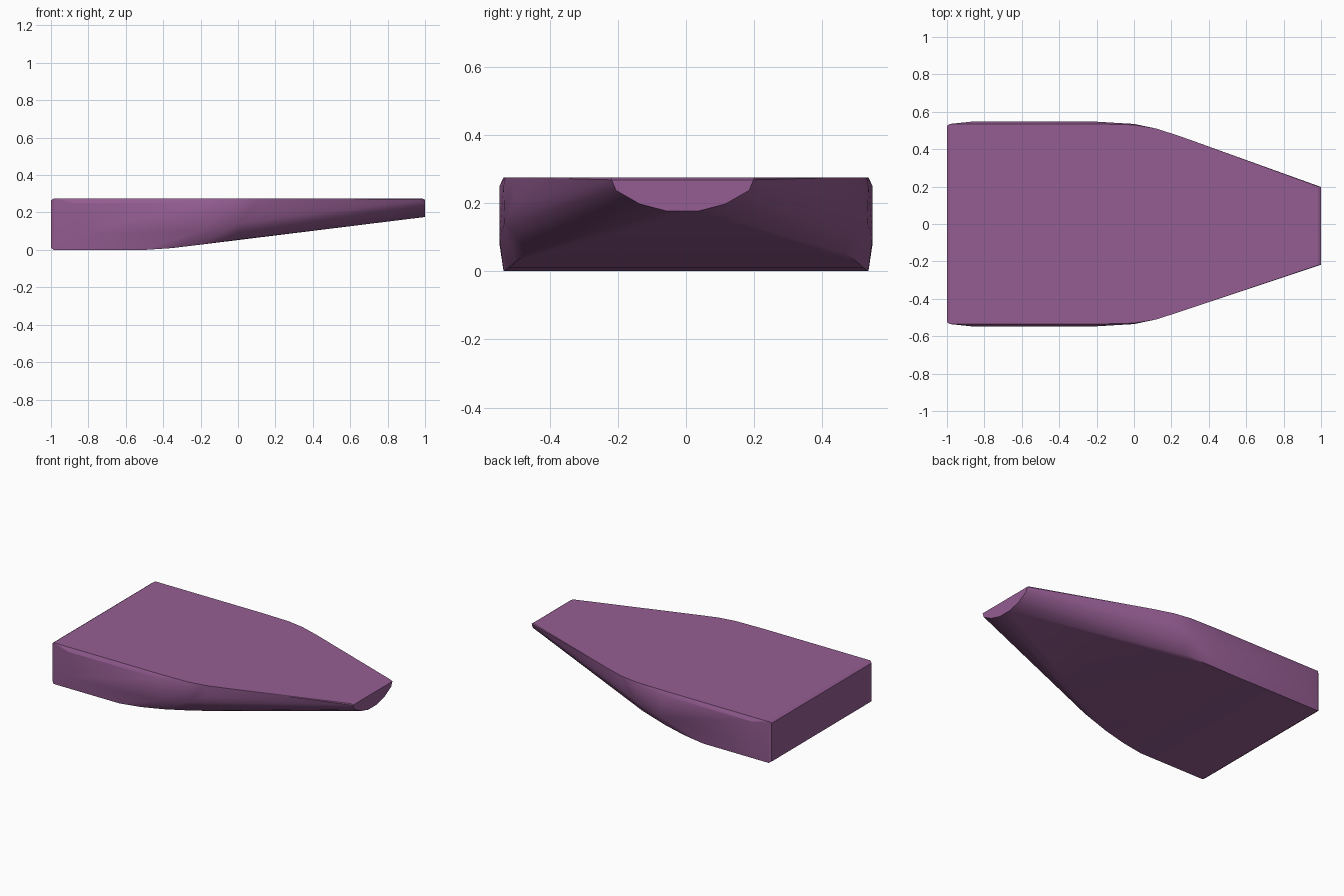
import bpy, bmesh, math

if "Cube" in bpy.data.objects:
    bpy.data.objects.remove(bpy.data.objects["Cube"])

# Half-sections along the length: x, sideways shift, [(half width, z), ...]
TOP = 0.275
SECTIONS = [
    (-1.0, 0, [(0.525, 0.01), (0.525, 0.265)]),
    (-0.985, 0, [(0.535, 0.0), (0.535, TOP)]),
    (-0.87, 0, [(0.547, 0.08), (0.547, 0.25)]),
    (-0.5, 0, [(0.535, 0.0)]),
    (-0.35, 0, [(0.52, 0.01)]),
    (-0.2, 0, [(0.535, TOP), (0.547, 0.25), (0.547, 0.1), (0.5, 0.028)]),
    (0.0, 0, [(0.53, TOP), (0.535, 0.25), (0.532, 0.14), (0.46, 0.056)]),
    (0.12, 0, [(0.51, TOP), (0.505, 0.2)]),
    (0.25, 0, [(0.468, TOP)]),
    (0.985, -0.01, [(0.21, TOP)]),
    (1.0, -0.01, [(0.208, 0.268), (0.195, 0.237), (0.125, 0.197),
                  (0.045, 0.176)]),
]

# Tapered hull body wrapped around the mirrored sections
bm = bmesh.new()
for x, shift, pts in SECTIONS:
    for w, z in pts:
        for side in (-1, 1):
            bm.verts.new((x, shift + side * w, z))
res = bmesh.ops.convex_hull(bm, input=bm.verts[:])
loose = {g for g in res["geom_interior"] + res["geom_unused"]
         if isinstance(g, bmesh.types.BMVert)}
bmesh.ops.delete(bm, geom=list(loose), context='VERTS')
bmesh.ops.dissolve_limit(bm, angle_limit=math.radians(0.5),
                         verts=bm.verts[:], edges=bm.edges[:])
bmesh.ops.recalc_face_normals(bm, faces=bm.faces[:])

mesh = bpy.data.meshes.new("hull_body")
bm.to_mesh(mesh)
bm.free()
hull = bpy.data.objects.new("hull_body", mesh)
bpy.context.collection.objects.link(hull)

# Purple material
mat = bpy.data.materials.new("purple")
mat.diffuse_color = (0.3, 0.11, 0.29, 1)
mat.use_nodes = True
mat.node_tree.nodes["Principled BSDF"].inputs["Base Color"].default_value = mat.diffuse_color
mesh.materials.append(mat)

# Smooth shading with crisp edges
bpy.context.view_layer.objects.active = hull
hull.select_set(True)
bpy.ops.object.shade_smooth_by_angle(angle=math.radians(25))
